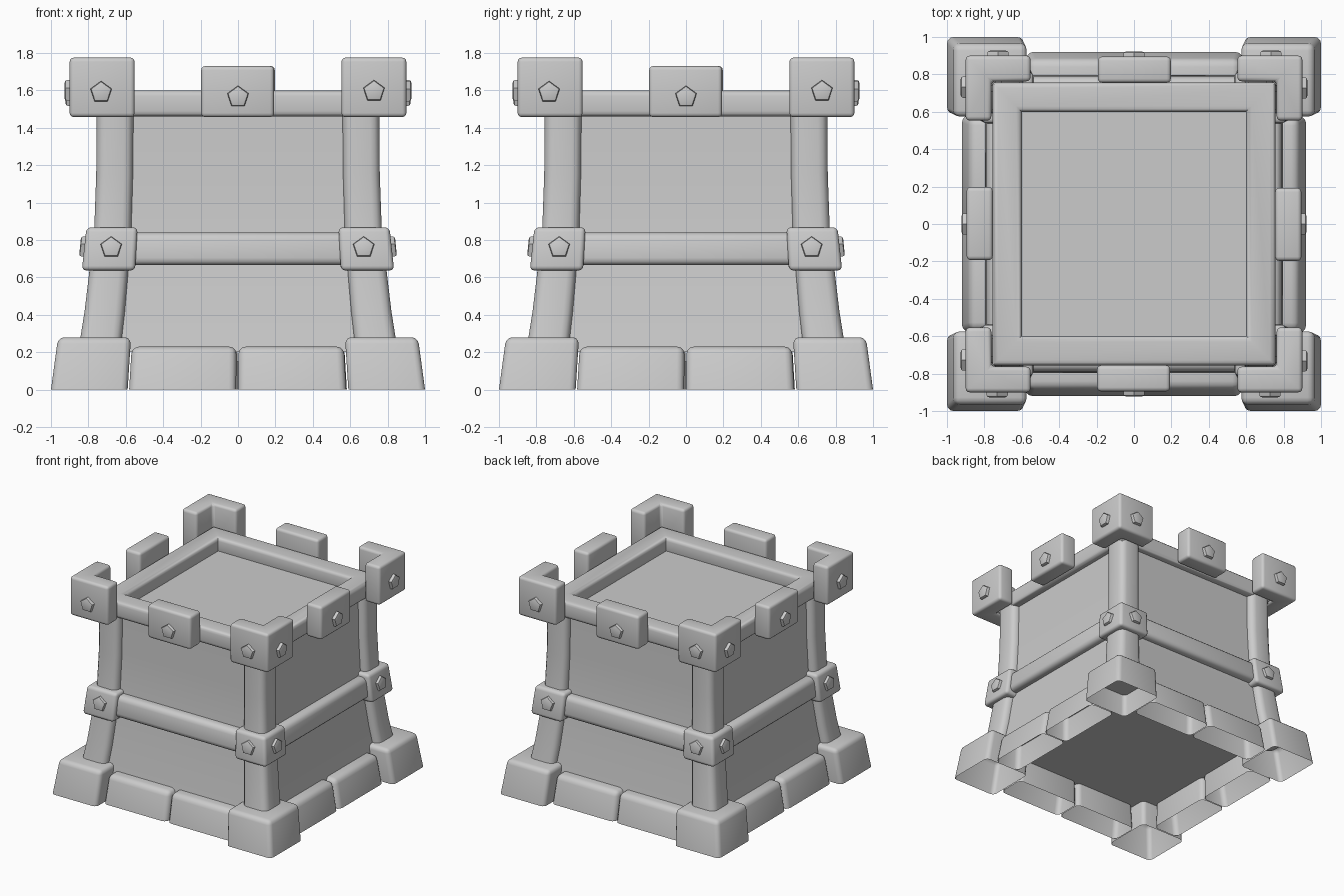
import bpy, bmesh
from math import pi, radians
from mathutils import Matrix, Vector

if "Cube" in bpy.data.objects:
    bpy.data.objects.remove(bpy.data.objects["Cube"])


def finish(name, bm, copies=4):
    """Shade by angle, then repeat the mesh around the z axis."""
    bmesh.ops.recalc_face_normals(bm, faces=bm.faces)
    for f in bm.faces:
        f.smooth = True
    for e in bm.edges:
        e.smooth = e.calc_face_angle(0) < radians(35)
    me = bpy.data.meshes.new(name)
    bm.to_mesh(me)
    bm.free()
    for k in range(copies):
        ob = bpy.data.objects.new(f"{name}_{k + 1}" if copies > 1 else name, me)
        ob.rotation_euler.z = k * pi / 2
        bpy.context.collection.objects.link(ob)


def loft(rings, caps=True, closed=False):
    """Skin a list of equal-length vertex rings."""
    bm = bmesh.new()
    rows = [[bm.verts.new(p) for p in r] for r in rings]
    n = len(rows[0])
    pairs = list(zip(rows, rows[1:]))
    if closed:
        pairs.append((rows[-1], rows[0]))
    for a, b in pairs:
        for i in range(n):
            j = (i + 1) % n
            bm.faces.new((a[i], a[j], b[j], b[i]))
    if caps:
        bm.faces.new(rows[0][::-1])
        bm.faces.new(rows[-1])
    bmesh.ops.recalc_face_normals(bm, faces=bm.faces)
    return bm


def rect(x0, x1, y0, y1, z):
    return [(x0, y0, z), (x1, y0, z), (x1, y1, z), (x0, y1, z)]


def square(h, z):
    return rect(-h, h, -h, h, z)


def bevel(bm, width, pick=lambda e: True, segments=3):
    edges = [e for e in bm.edges if e.calc_face_angle(0) > 0.5 and pick(e)]
    bmesh.ops.bevel(bm, geom=edges, offset=width, segments=segments,
                    profile=0.5, affect='EDGES', clamp_overlap=True)
    return bm


def open_block(bottom, top, width):
    """Rounded stone without an underside."""
    bm = loft([rect(*bottom, 0), rect(*top)])
    bevel(bm, width, lambda e: max(v.co.z for v in e.verts) > 0.01)
    under = [f for f in bm.faces if all(v.co.z < 1e-4 for v in f.verts)]
    bmesh.ops.delete(bm, geom=under, context='FACES')
    return bm


def stud(x, y, z, tilt=0):
    bm = bmesh.new()
    bmesh.ops.create_cone(bm, cap_ends=True, segments=5, radius1=0.06,
                          radius2=0.06, depth=0.08)
    bevel(bm, 0.013, lambda e: min(v.co.z for v in e.verts) > 0.03, 2)
    # vertex up, pointing to the front
    rot = Matrix.Rotation(pi / 2 + tilt, 4, 'X')
    spin = Matrix.Rotation(pi / 2 - bmesh_angle(bm), 4, 'Z')
    bm.transform(Matrix.Translation(Vector((x, y + 0.04, z))) @ rot @ spin)
    return bm


def bmesh_angle(bm):
    bm.verts.ensure_lookup_table()
    v = min(bm.verts, key=lambda q: q.co.z).co
    return Vector((1, 0)).angle_signed(Vector((v.x, v.y))) * -1


# flared tower body, its top cap is the recessed deck
flare = [(0.2, 0.855), (0.42, 0.82), (0.63, 0.795), (0.87, 0.768),
         (1.15, 0.758), (1.49, 0.755)]
finish("tower_body", loft([square(h - 0.055, z) for z, h in flare]), 1)

# rim around the deck
rim = [square(h, z) for h, z in ((0.757, 1.46), (0.757, 1.6), (0.6, 1.6), (0.6, 1.46))]
finish("top_rim", bevel(loft(rim, caps=False, closed=True), 0.03,
                        lambda e: abs(e.verts[0].co.z - e.verts[1].co.z) < 1e-4
                        and abs(abs(e.verts[0].co.x) - abs(e.verts[1].co.x)) < 1e-4), 1)

# corner posts following the flare
post = [rect(h - w, h, h - w, h, z)
        for (z, h), w in zip(flare, (0.225, 0.215, 0.208, 0.198, 0.196, 0.196))]
finish("corner_post", bevel(loft(post), 0.05,
                            lambda e: abs(e.verts[0].co.z - e.verts[1].co.z) > 0.1))

# base stones
finish("corner_stone", open_block((0.59, 1, 0.59, 1), (0.572, 0.962, 0.572, 0.962, 0.28), 0.035))
finish("base_stone_left", open_block((-0.582, -0.01, -0.92, -0.69),
                                     (-0.568, -0.008, -0.88, -0.69, 0.23), 0.04))
finish("base_stone_right", open_block((0.0, 0.578, -0.92, -0.69),
                                      (0.002, 0.566, -0.88, -0.69, 0.23), 0.04))

# middle beam and its corner clamps
finish("middle_beam", bevel(loft([rect(-0.6, 0.6, -0.8, -0.66, 0.665),
                                  rect(-0.6, 0.6, -0.785, -0.66, 0.84)]), 0.04))
finish("corner_clamp", bevel(loft([rect(0.55, 0.835, 0.55, 0.835, 0.637),
                                   rect(0.537, 0.81, 0.537, 0.81, 0.868)]), 0.025))

# battlements: L-shaped corners and a middle block
a, b, c = 0.553, 0.763, 0.9
ell = [(a, b), (b, b), (b, a), (c, a), (c, c), (a, c)]
finish("corner_battlement", bevel(loft([[(x, y, z) for x, y in ell]
                                        for z in (1.457, 1.775)]), 0.022))
finish("middle_battlement", bevel(loft([rect(-0.197, 0.193, -0.895, -0.755, 1.457),
                                        rect(-0.197, 0.193, -0.895, -0.755, 1.73)]), 0.022))

# five-sided studs
for label, x, y, z, tilt in (("battlement_stud_left", -0.732, -0.927, 1.59, 0),
                             ("battlement_stud_middle", 0, -0.922, 1.565, 0),
                             ("battlement_stud_right", 0.727, -0.927, 1.595, 0),
                             ("clamp_stud_left", -0.678, -0.845, 0.757, -0.1),
                             ("clamp_stud_right", 0.672, -0.845, 0.757, -0.1)):
    finish(label, stud(x, y, z, tilt))
